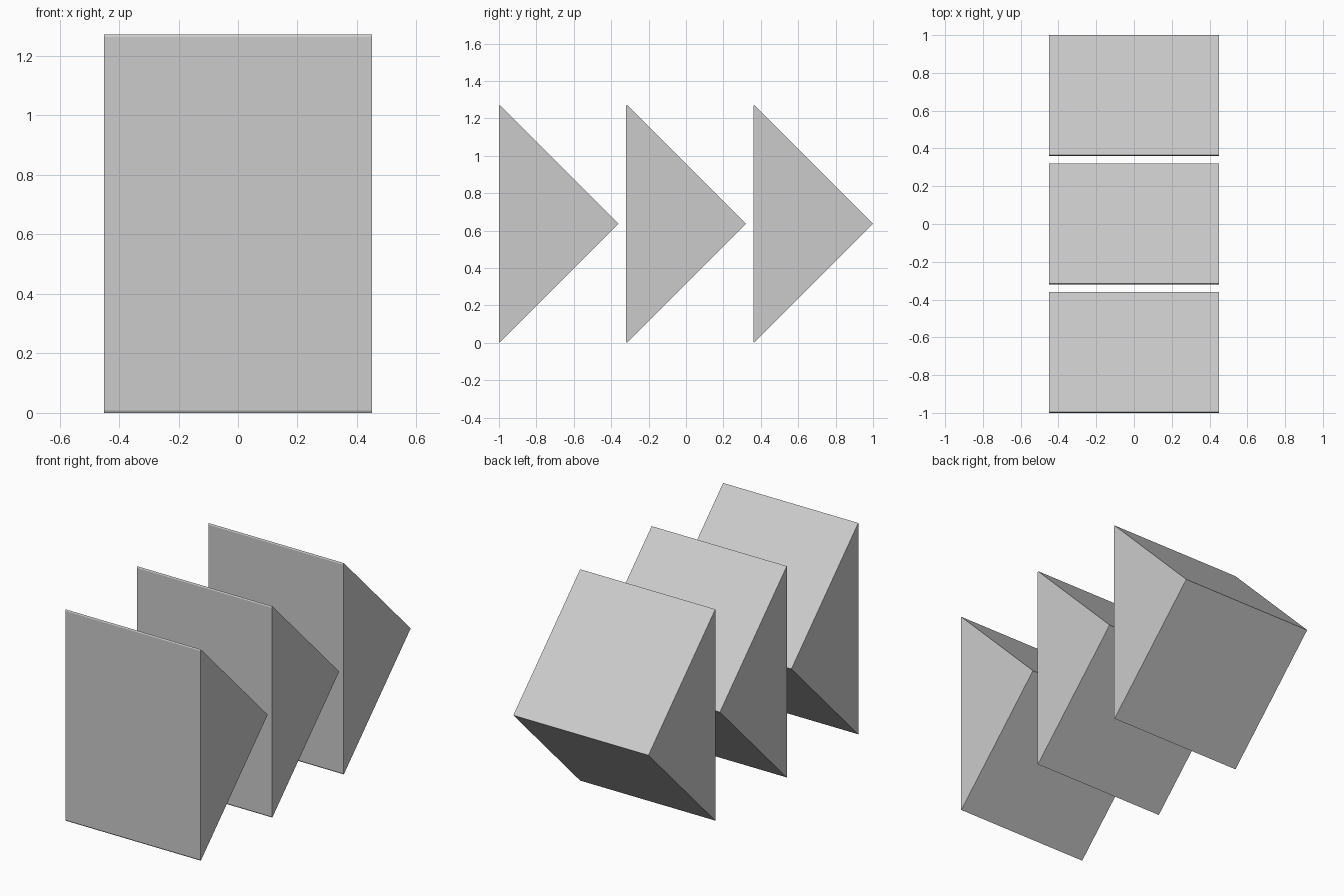
import bpy, bmesh

if "Cube" in bpy.data.objects:
    bpy.data.objects.remove(bpy.data.objects["Cube"])

H, D, W, C = 1.272, 0.64, 0.45, 0.008   # height, depth, half width, corner chamfer
SPACING = 0.68

# Triangular side profile (y, z) with tiny blunted top and bottom corners
PROFILE = [(0, C), (0.004, 0), (D, H / 2), (0.004, H), (0, H - C)]


def wedge(name, y0):
    bm = bmesh.new()
    face = bm.faces.new([bm.verts.new((-W, y, z)) for y, z in PROFILE])
    ext = bmesh.ops.extrude_face_region(bm, geom=[face])
    verts = [v for v in ext["geom"] if isinstance(v, bmesh.types.BMVert)]
    bmesh.ops.translate(bm, verts=verts, vec=(2 * W, 0, 0))
    bmesh.ops.recalc_face_normals(bm, faces=bm.faces)
    mesh = bpy.data.meshes.new(name)
    bm.to_mesh(mesh)
    bm.free()
    obj = bpy.data.objects.new(name, mesh)
    obj.location.y = y0
    bpy.context.collection.objects.link(obj)


# Row of three wedges pointing backwards
for i, name in enumerate(("front_wedge", "middle_wedge", "back_wedge")):
    wedge(name, -1 + i * SPACING)
